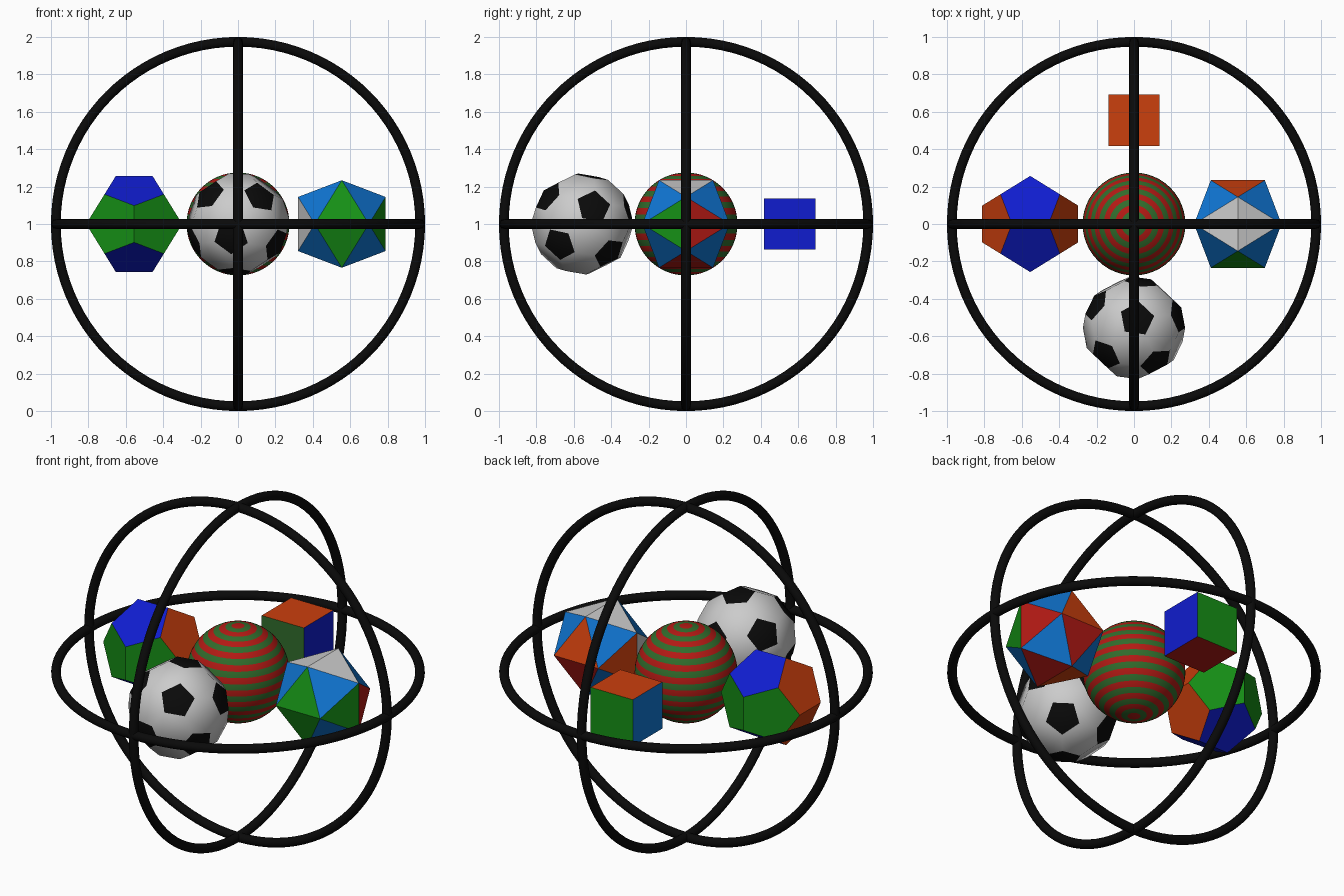
import bpy, bmesh, math
from mathutils import Vector

if "Cube" in bpy.data.objects:
    bpy.data.objects.remove(bpy.data.objects["Cube"])

R = 0.275                      # circumradius shared by the solids
D = 0.555                      # distance of the solids from the centre
PHI = (1 + 5 ** 0.5) / 2

COLOURS = {
    "black": (0.003, 0.003, 0.003), "white": (0.8, 0.8, 0.8),
    "blue": (0.005, 0.012, 0.62), "sky": (0.005, 0.18, 0.65),
    "green": (0.008, 0.28, 0.008), "moss": (0.03, 0.15, 0.025),
    "red": (0.45, 0.01, 0.007), "orange": (0.60, 0.05, 0.004),
}
MATS = {}
for n, c in COLOURS.items():
    MATS[n] = bpy.data.materials.new(n)
    MATS[n].diffuse_color = (*c, 1)


def finish(name, bm, location, colour_of, smooth=False):
    """Turn a bmesh into an object, colouring each face by colour_of(face)."""
    me = bpy.data.meshes.new(name)
    used = []
    bm.normal_update()
    for f in bm.faces:
        c = colour_of(f)
        if c not in used:
            used.append(c)
            me.materials.append(MATS[c])
        f.material_index = used.index(c)
        f.smooth = smooth
    bm.to_mesh(me)
    bm.free()
    ob = bpy.data.objects.new(name, me)
    ob.location = location
    bpy.context.collection.objects.link(ob)
    return ob


def solid(name, points, location, colour_of, smooth=False):
    """Convex solid with circumradius R and flat polygon faces."""
    bm = bmesh.new()
    for p in points:
        bm.verts.new(Vector(p).normalized() * R)
    bmesh.ops.convex_hull(bm, input=bm.verts[:])
    bmesh.ops.dissolve_limit(bm, angle_limit=0.02, verts=bm.verts[:], edges=bm.edges[:])
    bmesh.ops.recalc_face_normals(bm, faces=bm.faces[:])
    return finish(name, bm, location, colour_of, smooth)


def signs(n):
    return [(-1, 1)[(i >> n) & 1] for i in range(8)]


def rectangles(a, b):
    """Corners (a,0,b) and their cyclic permutations, with all signs."""
    pts = []
    for s in (-1, 1):
        for t in (-1, 1):
            v = (s * a, 0, t * b)
            pts += [v, (v[2], v[0], v[1]), (v[1], v[2], v[0])]
    return pts


def sg(v):
    return 0 if abs(v) < 0.05 else int(math.copysign(1, v))


corners = list(zip(signs(0), signs(1), signs(2)))


# cube at the back
def cube_colour(f):
    key = tuple(sg(c) for c in f.normal)
    return {(0, 0, 1): "orange", (0, 0, -1): "red", (1, 0, 0): "blue",
            (-1, 0, 0): "sky", (0, 1, 0): "green", (0, -1, 0): "moss"}[key]


cube = solid("cube", corners, (0, D, 1), cube_colour)
cube.scale = (0.1375 / (R / 3 ** 0.5),) * 3


# dodecahedron on the left: one colour per rectangle of faces
def dodeca_colour(f):
    zero = min(range(3), key=lambda i: abs(f.normal[i]))
    return ("blue", "orange", "green")[zero]


solid("dodecahedron", corners + rectangles(1 / PHI, PHI), (-D, 0, 1), dodeca_colour)


# icosahedron on the right: eight sky faces, three each of four other colours
def icosa_colour(f):
    x, y, z = (sg(c) for c in f.normal)
    if x and y and z:
        return "sky"
    if not x:                                   # front and back pairs
        return "green" if y < 0 else ("orange" if z > 0 else "red")
    if not y:                                   # top and bottom pairs
        return "white" if z > 0 else ("red" if x > 0 else "orange")
    return {(1, -1): "green", (-1, -1): "white", (1, 1): "red", (-1, 1): "orange"}[x, y]


solid("icosahedron", rectangles(PHI, 1), (D, 0, 1), icosa_colour)

# football at the front: tilted truncated icosahedron, smooth shaded
pole = Vector((0.06, 0.18, 0.98)).normalized()
u = Vector((0.45, -0.69, 0.55))
u = (u - pole * u.dot(pole)).normalized()
w = pole.cross(u)
tips = [pole]
for k in range(5):
    a = math.tau * k / 5
    tips.append((pole + 2 * (u * math.cos(a) + w * math.sin(a))) / 5 ** 0.5)
tips += [-t for t in tips]
cut = [p * 2 + q for p in tips for q in tips if 0.3 < p.dot(q) < 0.6]
solid("football", cut, (0, -D, 1),
      lambda f: "black" if len(f.verts) == 5 else "white", smooth=True)

# striped centre ball
BANDS = 25
bm = bmesh.new()
bmesh.ops.create_uvsphere(bm, u_segments=48, v_segments=BANDS * 2, radius=R)


def stripe(f):
    c = f.calc_center_median().normalized()
    return "moss" if int(math.acos(c.z) / math.pi * BANDS) % 2 else "red"


finish("striped_ball", bm, (0, 0, 1), stripe, smooth=True)

# three crossing rings
for name, rot in (("level_ring", (0, 0, 0)),
                  ("front_ring", (math.pi / 2, 0, 0)),
                  ("side_ring", (0, math.pi / 2, 0))):
    bpy.ops.mesh.primitive_torus_add(major_radius=0.974, minor_radius=0.026,
                                     major_segments=96, minor_segments=16,
                                     location=(0, 0, 1), rotation=rot)
    ob = bpy.context.object
    ob.name = name
    ob.data.materials.append(MATS["black"])
    bpy.ops.object.shade_smooth_by_angle()

for m in bpy.data.materials:
    if m.users and not m.is_grease_pencil:
        m.use_nodes = True
        m.node_tree.nodes["Principled BSDF"].inputs["Base Color"].default_value = m.diffuse_color
